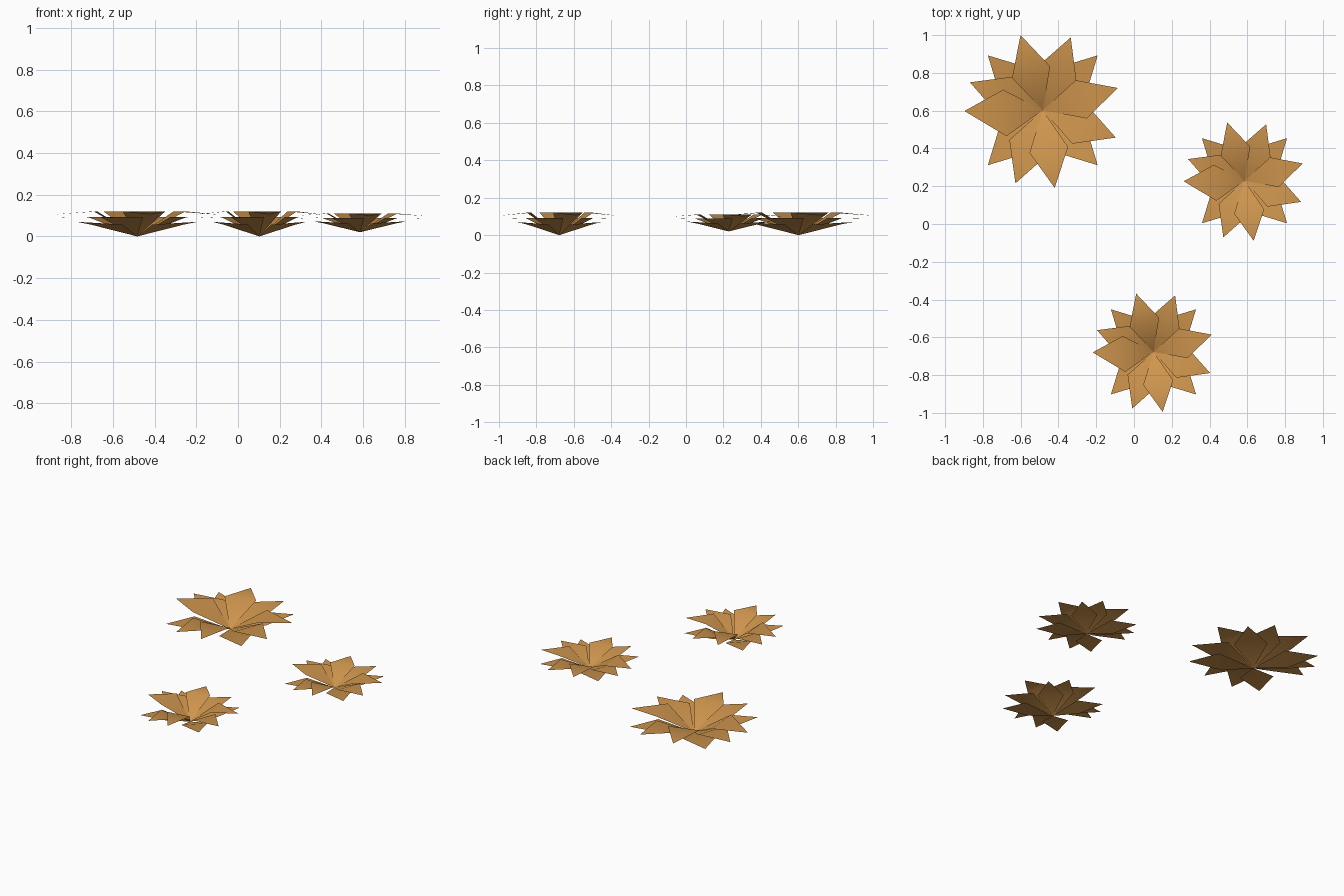
import bpy, math

if "Cube" in bpy.data.objects:
    bpy.data.objects.remove(bpy.data.objects["Cube"])

# one flat colour for all foliage
mat = bpy.data.materials.new("dry_leaf_orange")
mat.diffuse_color = (0.62, 0.30, 0.075, 1)
mat.use_nodes = True
mat.node_tree.nodes["Principled BSDF"].inputs["Base Color"].default_value = mat.diffuse_color

# leaf tiers: side height, tip height, tip radius, (tip angle, right half angle, left half angle)
TIERS = [
    (0.057, 0.07, 0.411, [(45, 27, 27), (135, 27, 27), (225, 27, 27), (315, 27, 27)]),
    (0.092, 0.089, 0.413, [(69, 28, 27), (159, 28, 27), (249.5, 28, 27), (339.5, 28, 27)]),
    (0.12, 0.104, 0.415, [(16.5, 27, 26), (106.5, 26, 27), (180.5, 28, 35), (278.7, 26, 26)]),
]
SIDE_R = 0.236


def polar(r, deg, z):
    a = math.radians(deg)
    return (r * math.cos(a), r * math.sin(a), z)


def rosette(name, loc, scale):
    """Ring of kite leaves, each folded across its widest line."""
    verts, faces = [], []
    for side_z, tip_z, tip_r, leaves in TIERS:
        for ang, a, b in leaves:
            lo, hi = (ang - a, ang + b)
            if ang == 180.5:
                lo, hi = ang - 28, ang + 35
            n = len(verts)
            verts += [(0, 0, 0), polar(SIDE_R, lo, side_z),
                      polar(tip_r, ang, tip_z), polar(SIDE_R, hi, side_z)]
            faces += [(n, n + 1, n + 3), (n + 1, n + 2, n + 3)]
    me = bpy.data.meshes.new(name)
    me.from_pydata(verts, [], faces)
    me.materials.append(mat)
    for p in me.polygons:
        p.use_smooth = True
    ob = bpy.data.objects.new(name, me)
    ob.location, ob.scale = loc, scale
    bpy.context.collection.objects.link(ob)


# three plants scattered on the ground
rosette("large_leaf_rosette", (-0.483, 0.602, 0), (1, 1, 1))
rosette("right_leaf_rosette", (0.585, 0.229, 0.02), (0.775, 0.775, 0.75))
rosette("front_leaf_rosette", (0.103, -0.677, 0), (0.775, 0.775, 1))
